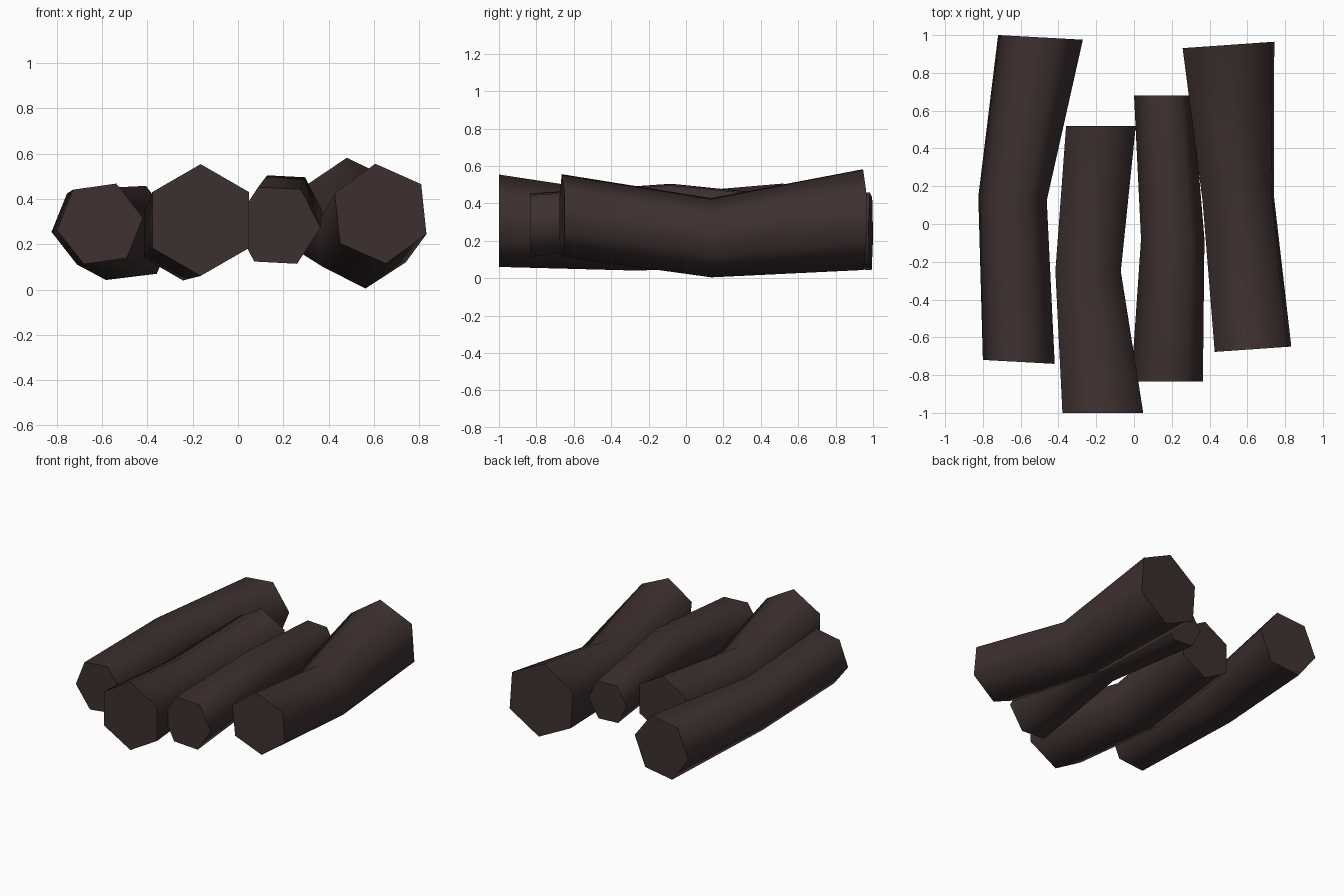
import bpy, bmesh, math

if "Cube" in bpy.data.objects:
    bpy.data.objects.remove(bpy.data.objects["Cube"])

bark = bpy.data.materials.new("dark_brown_bark")
bark.diffuse_color = (0.048, 0.029, 0.029, 1)
bark.use_nodes = True
bark.node_tree.nodes["Principled BSDF"].inputs["Base Color"].default_value = bark.diffuse_color


def make_log(name, rings, skew):
    """Bent six-sided log. Each ring: x, y, z, radius, angle. skew = dy/dx of the cuts."""
    bm = bmesh.new()
    loops = []
    for x, y, z, r, deg in rings:
        loop = []
        for i in range(6):
            a = math.radians(deg + 60 * i)
            dx = r * math.cos(a)
            loop.append(bm.verts.new((x + dx, y + skew * dx, z + r * math.sin(a))))
        loops.append(loop)
    # smooth bark sides
    for a, b in zip(loops, loops[1:]):
        for i in range(6):
            j = (i + 1) % 6
            bm.faces.new((a[i], a[j], b[j], b[i])).smooth = True
    # flat sawn ends with a sharp rim
    for loop in (loops[0], loops[-1]):
        cap = bm.faces.new(loop)
        for e in cap.edges:
            e.smooth = False
    bmesh.ops.recalc_face_normals(bm, faces=bm.faces)
    mesh = bpy.data.meshes.new(name)
    bm.to_mesh(mesh)
    bm.free()
    mesh.materials.append(bark)
    bpy.context.collection.objects.link(bpy.data.objects.new(name, mesh))


# rings run from the front end, through the bend, to the back end
make_log("left_log", [(-0.61, -0.73, 0.29, 0.192, 8),
                      (-0.643, 0.135, 0.28, 0.183, 8),
                      (-0.495, 0.988, 0.25, 0.226, 7)], -0.055)
make_log("center_left_log", [(-0.165, -1.0, 0.307, 0.247, 90),
                             (-0.243, -0.25, 0.24, 0.2, 90),
                             (-0.175, 0.52, 0.293, 0.213, 90)], 0)
make_log("center_right_log", [(0.175, -0.835, 0.283, 0.19, -3),
                              (0.205, -0.08, 0.355, 0.168, -3),
                              (0.155, 0.68, 0.29, 0.155, -3)], 0)
make_log("right_log", [(0.63, -0.663, 0.335, 0.222, 96),
                       (0.552, 0.135, 0.216, 0.212, 93),
                       (0.50, 0.948, 0.313, 0.27, 94)], 0.07)
